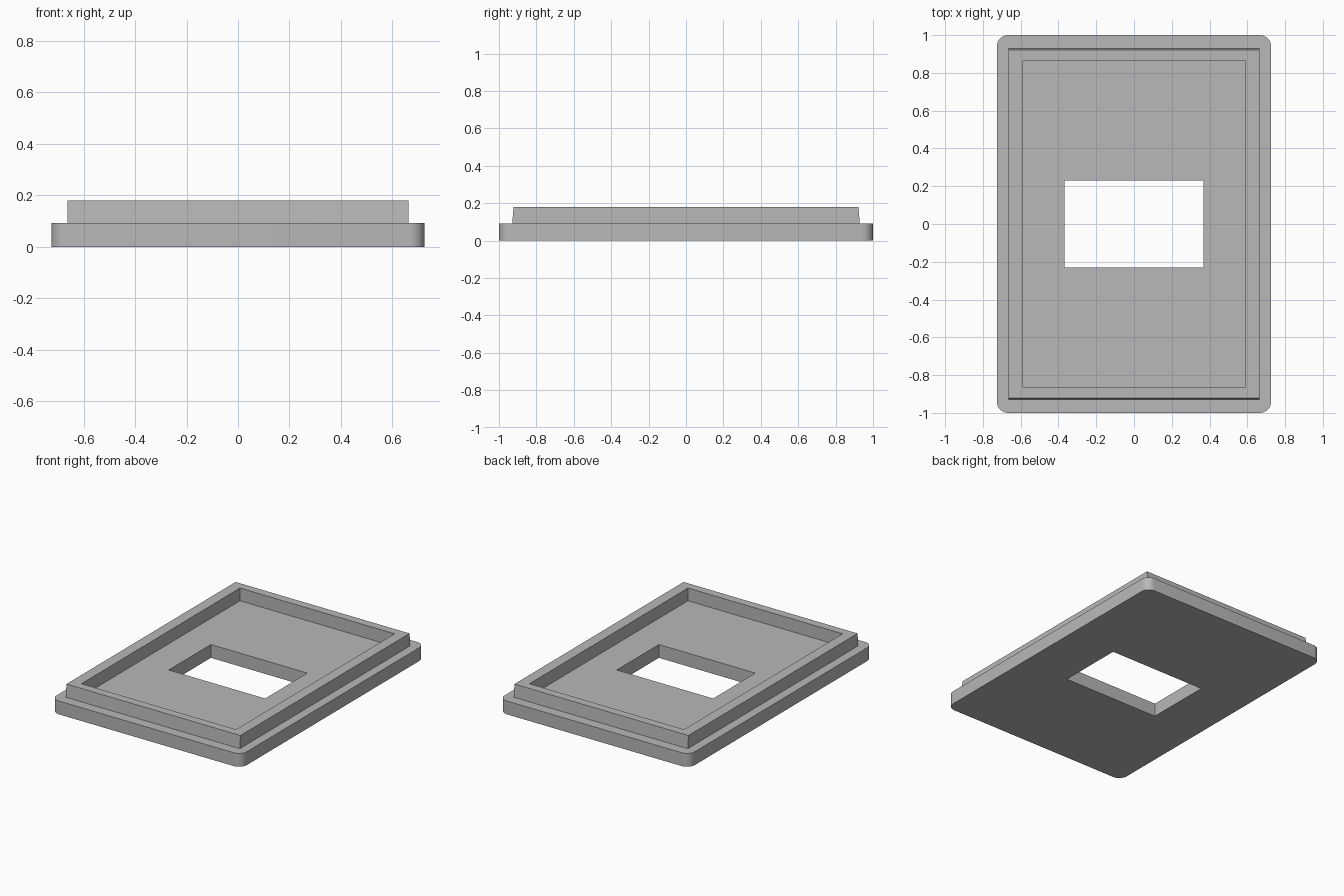
import bpy, bmesh

cube = bpy.data.objects.get("Cube")
if cube:
    bpy.data.objects.remove(cube, do_unlink=True)

PLATE_TOP, RIM_TOP = 0.092, 0.18

grey = bpy.data.materials.new("plain grey")
grey.use_nodes = True
grey.diffuse_color = (0.48, 0.48, 0.48, 1)
grey.node_tree.nodes["Principled BSDF"].inputs["Base Color"].default_value = grey.diffuse_color


def finish(bm, name):
    bmesh.ops.recalc_face_normals(bm, faces=bm.faces)
    mesh = bpy.data.meshes.new(name)
    bm.to_mesh(mesh)
    bm.free()
    mesh.materials.append(grey)
    obj = bpy.data.objects.new(name, mesh)
    bpy.context.collection.objects.link(obj)
    return obj


def box(name, hx, hy, z0, z1, radius=0):
    """Centred box, with its upright edges rounded if a radius is given."""
    bm = bmesh.new()
    bmesh.ops.create_cube(bm, size=1)
    for v in bm.verts:
        v.co = (v.co.x * 2 * hx, v.co.y * 2 * hy, z1 if v.co.z > 0 else z0)
    if radius:
        upright = [e for e in bm.edges if abs(e.verts[0].co.z - e.verts[1].co.z) > 0.01]
        bmesh.ops.bevel(bm, geom=upright, offset=radius, segments=8,
                        profile=0.5, affect='EDGES')
    return finish(bm, name)


def frame(name, rings):
    """Rectangular frame swept through a closed list of (half x, half y, z) rings."""
    bm = bmesh.new()
    loops = [[bm.verts.new((sx * hx, sy * hy, z))
              for sx, sy in ((-1, -1), (1, -1), (1, 1), (-1, 1))]
             for hx, hy, z in rings]
    for a, b in zip(loops, loops[1:] + loops[:1]):
        for i in range(4):
            j = (i + 1) % 4
            bm.faces.new((a[i], a[j], b[j], b[i]))
    return finish(bm, name)


# Base plate with rounded corners and a rectangular opening
plate = box("base_plate", 0.726, 1.0, 0, PLATE_TOP, radius=0.06)
cutter = box("opening_cutter", 0.368, 0.23, -0.1, 0.3)
cutter.hide_render = True
cut = plate.modifiers.new("opening", 'BOOLEAN')
cut.operation = 'DIFFERENCE'
cut.solver = 'EXACT'
cut.object = cutter
bpy.ops.object.select_all(action='DESELECT')
bpy.context.view_layer.objects.active = plate
plate.select_set(True)
bpy.ops.object.modifier_apply(modifier=cut.name)
bpy.data.objects.remove(cutter, do_unlink=True)
bpy.ops.object.shade_smooth_by_angle()

# Raised rim, its short ends leaning in slightly
frame("raised_rim", [
    (0.664, 0.929, PLATE_TOP),
    (0.664, 0.922, RIM_TOP),
    (0.59, 0.864, RIM_TOP),
    (0.59, 0.864, PLATE_TOP),
])
